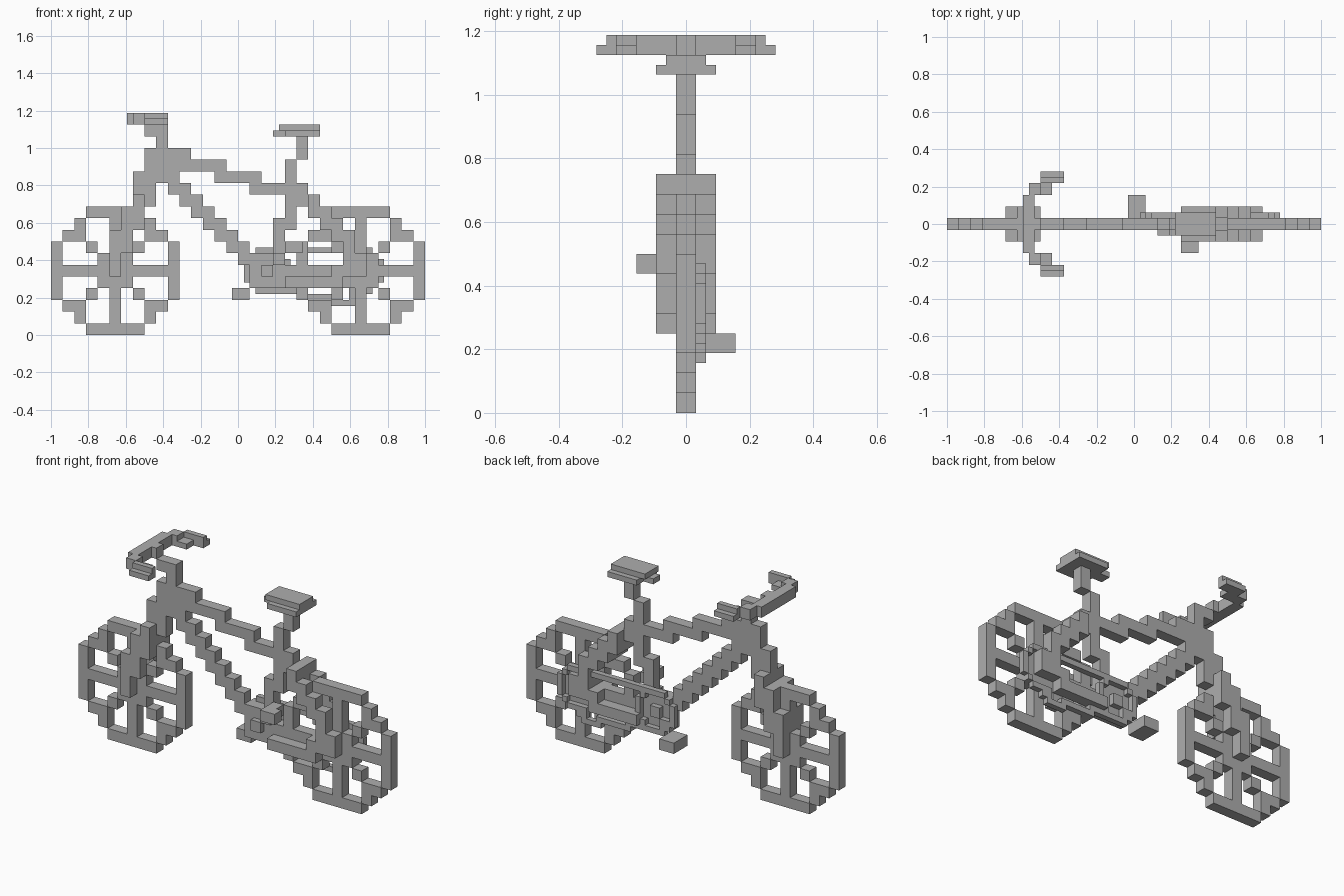
import bpy
import bmesh

U = 1 / 32  # half a block, the finest step of the model

if "Cube" in bpy.data.objects:
    bpy.data.objects.remove(bpy.data.objects["Cube"], do_unlink=True)

grey = bpy.data.materials.new("plain grey")
grey.use_nodes = True
COLOUR = (0.42, 0.42, 0.42, 1)
grey.diffuse_color = COLOUR
grey.node_tree.nodes["Principled BSDF"].inputs["Base Color"].default_value = COLOUR


def box(x0, x1, y0, y1, z0, z1):
    """Fine cells filling a box, limits in half blocks."""
    return {(x, y, z) for x in range(x0, x1) for y in range(y0, y1) for z in range(z0, z1)}


def cells(col, last_col, row, last_row, y0=-1, y1=1):
    """Whole blocks, counted from the left end and from the ground."""
    return box(2 * col - 32, 2 * last_col - 30, y0, y1, 2 * row, 2 * last_row + 2)


def both_sides(part):
    return part | {(x, -1 - y, z) for x, y, z in part}


def build(name, filled):
    """Skin a set of cells with its outer faces only."""
    bm = bmesh.new()
    verts = {}

    def vert(p):
        if p not in verts:
            verts[p] = bm.verts.new([c * U for c in p])
        return verts[p]

    for cell in filled:
        for axis in range(3):
            for side in (0, 1):
                near = list(cell)
                near[axis] += 2 * side - 1
                if tuple(near) in filled:
                    continue
                ring = []
                for a, b in ((0, 0), (1, 0), (1, 1), (0, 1)):
                    p = list(cell)
                    p[axis] += side
                    p[(axis + 1) % 3] += a
                    p[(axis + 2) % 3] += b
                    ring.append(vert(tuple(p)))
                bm.faces.new(ring if side else ring[::-1])
    bmesh.ops.dissolve_limit(bm, angle_limit=0.01, verts=bm.verts[:], edges=bm.edges[:])
    mesh = bpy.data.meshes.new(name)
    bm.to_mesh(mesh)
    bm.free()
    mesh.materials.append(grey)
    bpy.context.collection.objects.link(bpy.data.objects.new(name, mesh))


# Wheels: stepped rim, cross spokes, square hub and diagonal studs
RIM = {0: (3, 4), 1: (2,), 2: (1, 2), 3: (0, 3), 4: (0, 4), 5: range(6)}


def wheel(start):
    part = set()
    for row, cols in RIM.items():
        for c in cols:
            for col in (c, 10 - c):
                for r in (row, 10 - row):
                    part |= cells(start + col, start + col, r, r)
    return part | cells(start + 5, start + 5, 0, 10)


build("front_wheel", wheel(0))
build("rear_wheel", wheel(21))

# Front fork: a stepped blade on each side of the wheel
blade = cells(5, 5, 5, 8, 1, 3) | cells(6, 6, 7, 10, 1, 3) | cells(7, 7, 9, 11, 1, 3)
build("front_fork", both_sides(blade) | cells(7, 7, 11, 11))

# Frame
head = cells(7, 7, 12, 13) | cells(8, 8, 11, 15) | cells(9, 10, 13, 15) | cells(11, 11, 14, 15)
top_tube = cells(12, 14, 14, 14) | cells(14, 17, 13, 13) | cells(17, 19, 12, 12)
down_tube = set()
for i in range(8):
    down_tube |= cells(10 + i, 10 + i, 12 - i, 13 - i)
seat_tube = cells(20, 20, 9, 14) | cells(19, 19, 6, 9) | cells(21, 21, 15, 16)
bracket = cells(17, 18, 4, 6) | cells(19, 20, 4, 5)
bridge = cells(21, 21, 11, 12) | cells(22, 22, 10, 11)
build("frame", head | top_tube | down_tube | seat_tube | bracket | bridge)

# Rear stays on both sides of the wheel
stay = cells(22, 22, 10, 11, 1, 3) | cells(23, 23, 9, 10, 1, 3) | cells(24, 24, 8, 9, 1, 3)
stay |= cells(25, 25, 6, 8, 1, 3) | cells(26, 26, 5, 6, 1, 3)
stay |= cells(20, 24, 4, 4, 1, 3) | cells(24, 26, 5, 5, 1, 3)
build("rear_stays", both_sides(stay))

# Stem and curved handlebar
build("stem", cells(8, 9, 17, 17) | cells(9, 9, 16, 16))
half_bar = box(-19, -17, 0, 5, 36, 38) | box(-18, -16, 0, 1, 36, 38)
half_bar |= box(-18, -16, 5, 7, 36, 38) | box(-16, -14, 5, 7, 36, 37)
half_bar |= box(-16, -12, 7, 8, 36, 38) | box(-16, -12, 8, 9, 36, 37)
build("handlebar", both_sides(half_bar))

# Seat: wide lower slab with a nose, narrower top slab
build("seat", box(8, 14, -3, 3, 34, 35) | box(6, 8, -1, 1, 34, 35) | box(7, 14, -2, 2, 35, 36))


# Chain loop around the chainring and the rear sprocket
def ring(cx, cz):
    return {(x, 1, z) for x in range(cx - 4, cx + 4) for z in range(cz - 4, cz + 4)
            if 3 < ((x + 0.5 - cx) ** 2 + (z + 0.5 - cz) ** 2) ** 0.5 < 4.2}


chain = ring(5, 11) | {c for c in ring(21, 11) if c[0] >= 20}
chain |= box(5, 21, 1, 2, 14, 15) | box(5, 11, 1, 2, 7, 8) | box(10, 17, 1, 2, 6, 7)
chain |= box(16, 20, 1, 2, 5, 6) | box(19, 21, 1, 2, 6, 8)
build("chain", chain)

# Cranks and pedals, opposite ways on the two sides
build("left_side_crank", cells(18, 18, 5, 5, -2, -1) | cells(19, 19, 6, 6, -2, -1)
      | box(8, 10, -3, -1, 14, 16))
build("left_side_pedal", box(8, 11, -5, -3, 14, 16))
build("right_side_crank", cells(18, 18, 5, 5, 1, 2) | cells(17, 17, 4, 4, 1, 2))
build("right_side_pedal", box(-1, 2, 1, 5, 6, 8))
